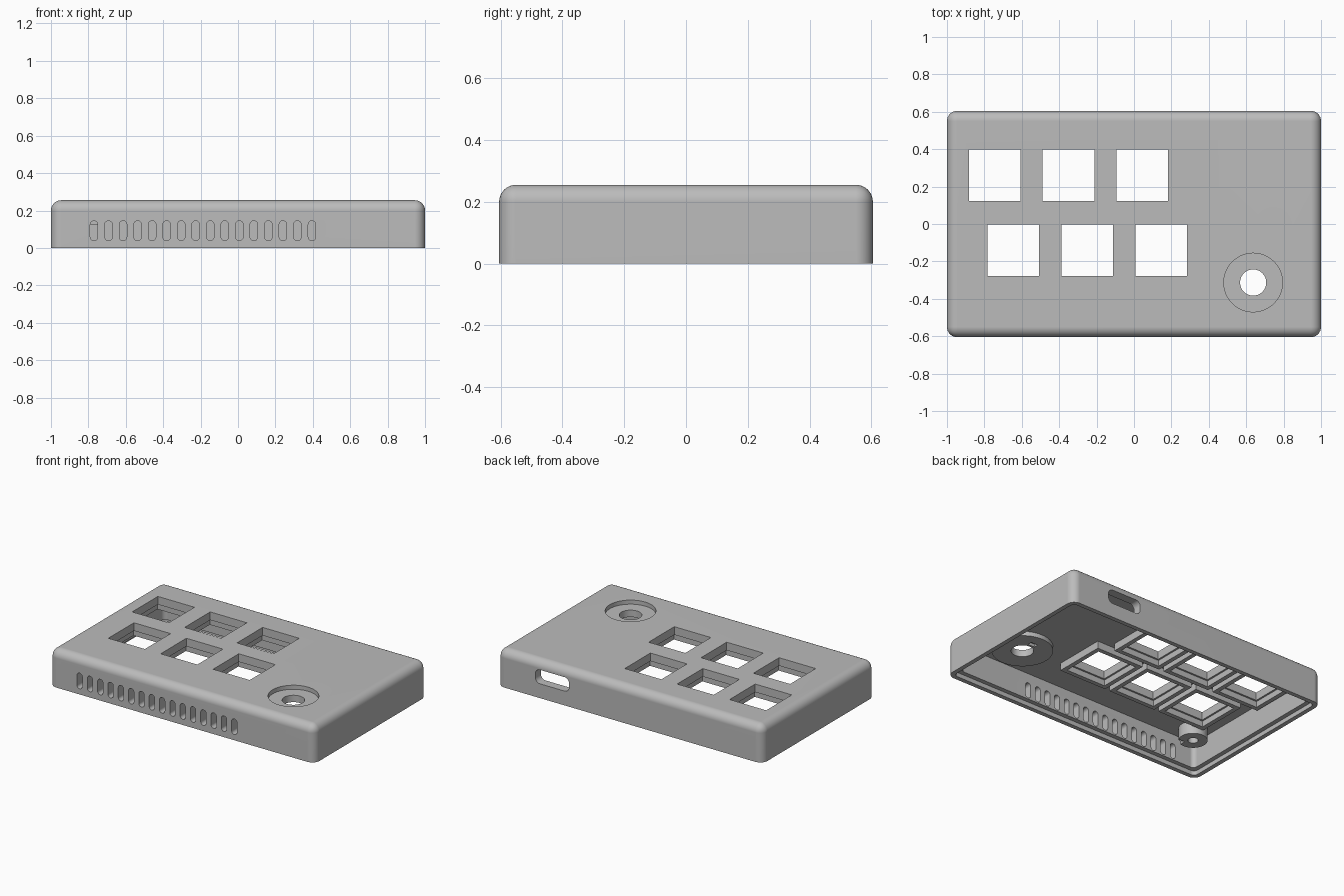
import bpy, bmesh
from mathutils import Matrix

if "Cube" in bpy.data.objects:
    bpy.data.objects.remove(bpy.data.objects["Cube"], do_unlink=True)

grey = bpy.data.materials.new("light_grey_plastic")
grey.use_nodes = True
grey.diffuse_color = (0.5, 0.5, 0.5, 1)
grey.node_tree.nodes["Principled BSDF"].inputs["Base Color"].default_value = (0.5, 0.5, 0.5, 1)


def make(name, bm):
    mesh = bpy.data.meshes.new(name)
    bm.to_mesh(mesh)
    bm.free()
    mesh.materials.append(grey)
    obj = bpy.data.objects.new(name, mesh)
    bpy.context.collection.objects.link(obj)
    return obj


def box(name, centre, size, axis=None, radius=0, segments=6):
    """Box, with the four edges along one axis rounded."""
    bm = bmesh.new()
    bmesh.ops.create_cube(bm, size=1)
    bmesh.ops.scale(bm, vec=size, verts=bm.verts)
    if axis is not None:
        edges = [e for e in bm.edges
                 if abs((e.verts[0].co - e.verts[1].co)[axis]) > 1e-4]
        bmesh.ops.bevel(bm, geom=edges, offset=radius, segments=segments,
                        profile=0.5, affect='EDGES')
    bmesh.ops.translate(bm, vec=centre, verts=bm.verts)
    return make(name, bm)


def cylinder(name, x, y, low, high, radius):
    bm = bmesh.new()
    bmesh.ops.create_cone(bm, cap_ends=True, segments=48, radius1=radius,
                          radius2=radius, depth=high - low,
                          matrix=Matrix.Translation((x, y, (low + high) / 2)))
    return make(name, bm)


def combine(body, tool, operation):
    mod = body.modifiers.new(operation.title(), 'BOOLEAN')
    mod.operation, mod.solver, mod.object = operation, 'EXACT', tool
    tool.hide_render = True
    bpy.context.view_layer.objects.active = body
    bpy.ops.object.modifier_apply(modifier=mod.name)
    bpy.data.objects.remove(tool, do_unlink=True)


HX, HY, TOP = 1.0, 0.605, 0.255
CEILING = 0.21

# Outer shell: every edge rounded except around the open bottom
bm = bmesh.new()
bmesh.ops.create_cube(bm, size=1)
bmesh.ops.scale(bm, vec=(2 * HX, 2 * HY, TOP), verts=bm.verts)
bmesh.ops.translate(bm, vec=(0, 0, TOP / 2), verts=bm.verts)
rounded = [e for e in bm.edges if max(v.co.z for v in e.verts) > 0.1]
bmesh.ops.bevel(bm, geom=rounded, offset=0.055, segments=8, profile=0.5, affect='EDGES')
case = make("keypad_case", bm)


def cut(tool):
    combine(case, tool, 'DIFFERENCE')


def add(tool):
    combine(case, tool, 'UNION')


# Hollow inside and the stepped lip for a base plate
for inset, height in ((0.06, CEILING), (0.03, 0.03)):
    cut(box("hollow", (0, 0, height / 2 - 0.1),
            (2 * (HX - inset), 2 * (HY - inset), height + 0.2), 2, 0.03))

# Key openings, each with a frame and a wider pocket underneath
PITCH = 0.395
keys = [(start + i * PITCH, y) for start, y in ((-0.745, 0.26), (-0.645, -0.14))
        for i in range(3)]
for x, y in keys:
    add(box("key_frame", (x, y, 0.19), (0.36, 0.36, 0.06)))
for x, y in keys:
    cut(box("key_pocket", (x, y, 0.15), (0.3, 0.3, 0.1)))
    cut(box("key_opening", (x, y, 0.2), (0.276, 0.276, 0.3)))

# Knob recess with shaft hole, locating notch and thicker floor
KX, KY = 0.637, -0.313
add(cylinder("knob_floor", KX, KY, 0.18, 0.23, 0.19))
cut(cylinder("knob_recess", KX, KY, 0.227, 0.4, 0.157))
cut(cylinder("shaft_hole", KX, KY, 0.1, 0.3, 0.07))
cut(box("locating_notch", (KX, KY + 0.1, 0.18), (0.05, 0.03, 0.04)))

# Screw boss in the front corner
add(cylinder("screw_boss", -0.82, -0.41, 0.125, 0.22, 0.09))
cut(cylinder("screw_hole", -0.82, -0.41, 0.05, 0.2, 0.032))

# Row of vent slots through the front wall
for i in range(16):
    cut(box("vent_slot", (-0.77 + i * 0.0777, -HY, 0.092), (0.04, 0.3, 0.106),
            1, 0.0198, 6))

# Cable opening through the back wall
cut(box("cable_opening", (0.585, HY, 0.145), (0.255, 0.3, 0.095), 1, 0.035))

# Smooth rounded edges with clean flat faces
bpy.ops.object.select_all(action='DESELECT')
case.select_set(True)
bpy.context.view_layer.objects.active = case
bpy.ops.object.shade_smooth_by_angle(angle=0.6)
weighted = case.modifiers.new("Clean shading", 'WEIGHTED_NORMAL')
weighted.keep_sharp = True
